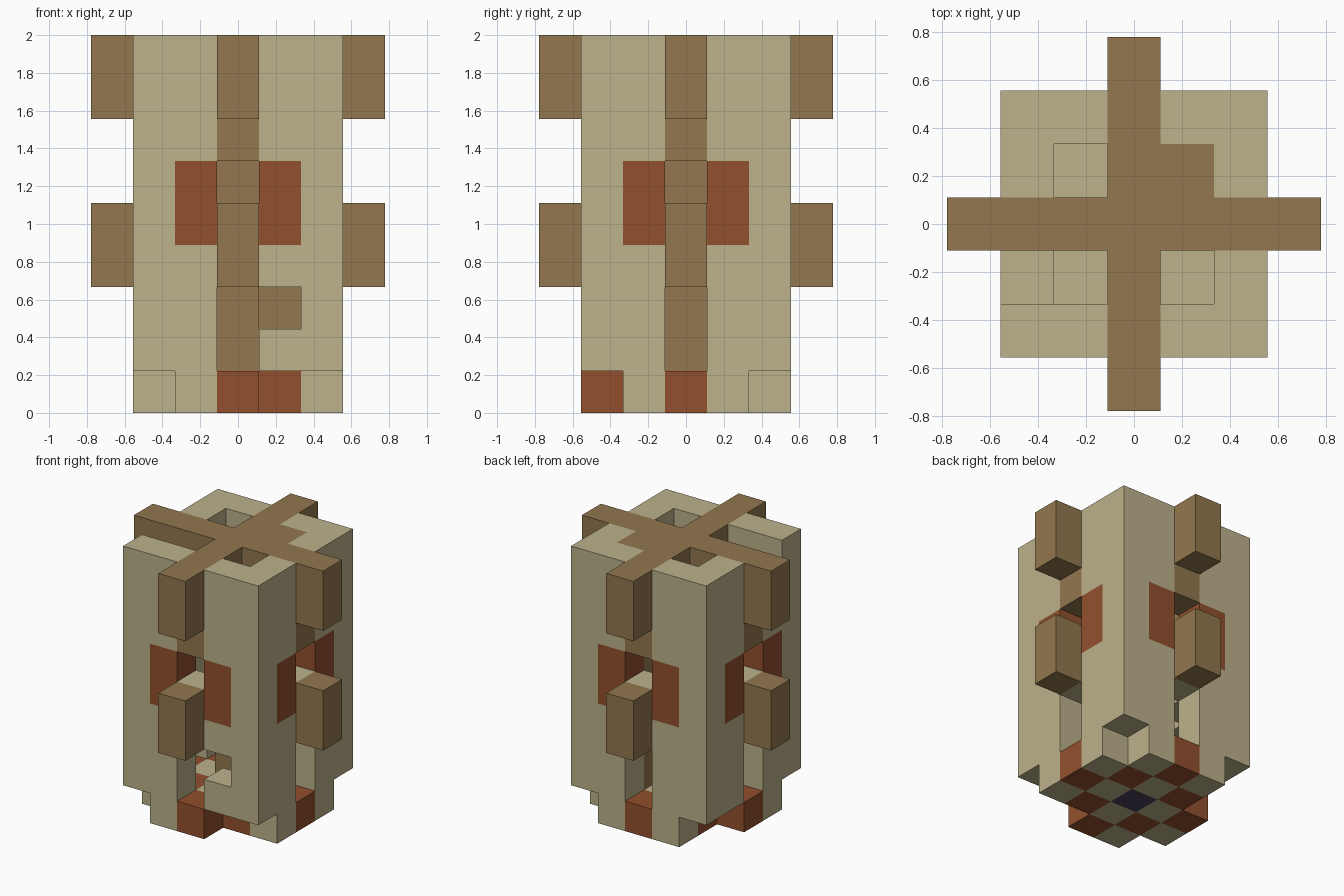
import bpy, bmesh
from mathutils import Vector

cube = bpy.data.objects.get("Cube")
if cube:
    bpy.data.objects.remove(cube, do_unlink=True)

U = 2 / 9  # block size


def srgb(r, g, b):
    return tuple((c / 255 / 12.92) if c < 11 else ((c / 255 + 0.055) / 1.055) ** 2.4
                 for c in (r, g, b)) + (1.0,)


def material(name, color):
    m = bpy.data.materials.new(name)
    m.use_nodes = True
    m.diffuse_color = color
    bsdf = m.node_tree.nodes["Principled BSDF"]
    bsdf.inputs["Base Color"].default_value = color
    bsdf.inputs["Roughness"].default_value = 0.9
    return m


TAN = material("tan stone", srgb(188, 178, 139))
BROWN = material("brown wood", srgb(146, 119, 78))
RUST = material("rust brick", srgb(146, 80, 45))
NAVY = material("dark violet", srgb(72, 64, 92))

R = range(-2, 3)
SIDES = [(1, 0), (-1, 0), (0, 1), (0, -1)]
parts = {}  # part name -> (material, cells)


def part(name, mat, cells):
    parts[name] = (mat, set(cells))


# Checkered floor with clipped corners
clipped = {(1, -2), (-2, 1)}
floor = [(x, y) for x in R for y in R
         if abs(x) + abs(y) < 4 and (x, y) not in clipped]
part("floor_center", NAVY, [(0, 0, 0)])
part("floor_rust_tiles", RUST,
     [(x, y, 0) for x, y in floor if (x + y) % 2 == 0 and (x, y) != (0, 0)])
part("floor_tan_tiles", TAN, [(x, y, 0) for x, y in floor if (x + y) % 2])

# Hollow walls with slots, a window and a notch in the rim
ring = [(x, y) for x in R for y in R if max(abs(x), abs(y)) == 2]
panels = {(x, y, z) for x, y in ring if 1 in (abs(x), abs(y)) for z in (4, 5)}
openings = {(1, -2, 2), (-2, -1, 8)}
walls = {(x, y, z) for x, y in ring for z in range(1, 9)
         if x * y != 0 or z in (3, 4)}
part("rust_panels", RUST, panels)
part("walls", TAN, walls - panels - openings)

# Wooden lintels, roof cross, pillars and projecting beam ends
part("lintels", BROWN, [(2 * a, 2 * b, z) for a, b in SIDES for z in (6, 7, 8)])
part("roof_cross", BROWN, [(a, b, 8) for a, b in SIDES])
part("center_pillar", BROWN, [(0, 0, z) for z in range(1, 9)])
part("corner_post", BROWN, [(1, 1, z) for z in range(1, 9)])
part("beam_ends", BROWN,
     [(3 * a, 3 * b, z) for a, b in SIDES for z in (3, 4, 7, 8)])

# Inner steps
part("inner_steps", TAN, [(1, -1, 4), (-1, -1, 6), (-1, 1, 3)])

occupied = set().union(*(cells for _, cells in parts.values()))


def build(name, mat, cells):
    """Make a block part, keeping only the faces open to air."""
    bm = bmesh.new()
    for cell in cells:
        center = Vector(cell) + Vector((0, 0, 0.5))
        for axis in range(3):
            for s in (-1, 1):
                n = Vector((0, 0, 0))
                n[axis] = s
                if tuple(int(c) for c in Vector(cell) + n) in occupied:
                    continue
                u = Vector((0, 0, 0))
                u[(axis + 1) % 3] = 0.5
                v = n.cross(u)
                mid = center + n / 2
                bm.faces.new([bm.verts.new((mid + p) * U)
                              for p in (-u - v, u - v, u + v, v - u)])
    bmesh.ops.remove_doubles(bm, verts=bm.verts, dist=0.001)
    mesh = bpy.data.meshes.new(name)
    bm.to_mesh(mesh)
    bm.free()
    mesh.materials.append(mat)
    obj = bpy.data.objects.new(name, mesh)
    bpy.context.scene.collection.objects.link(obj)


for name, (mat, cells) in parts.items():
    build(name, mat, cells)
